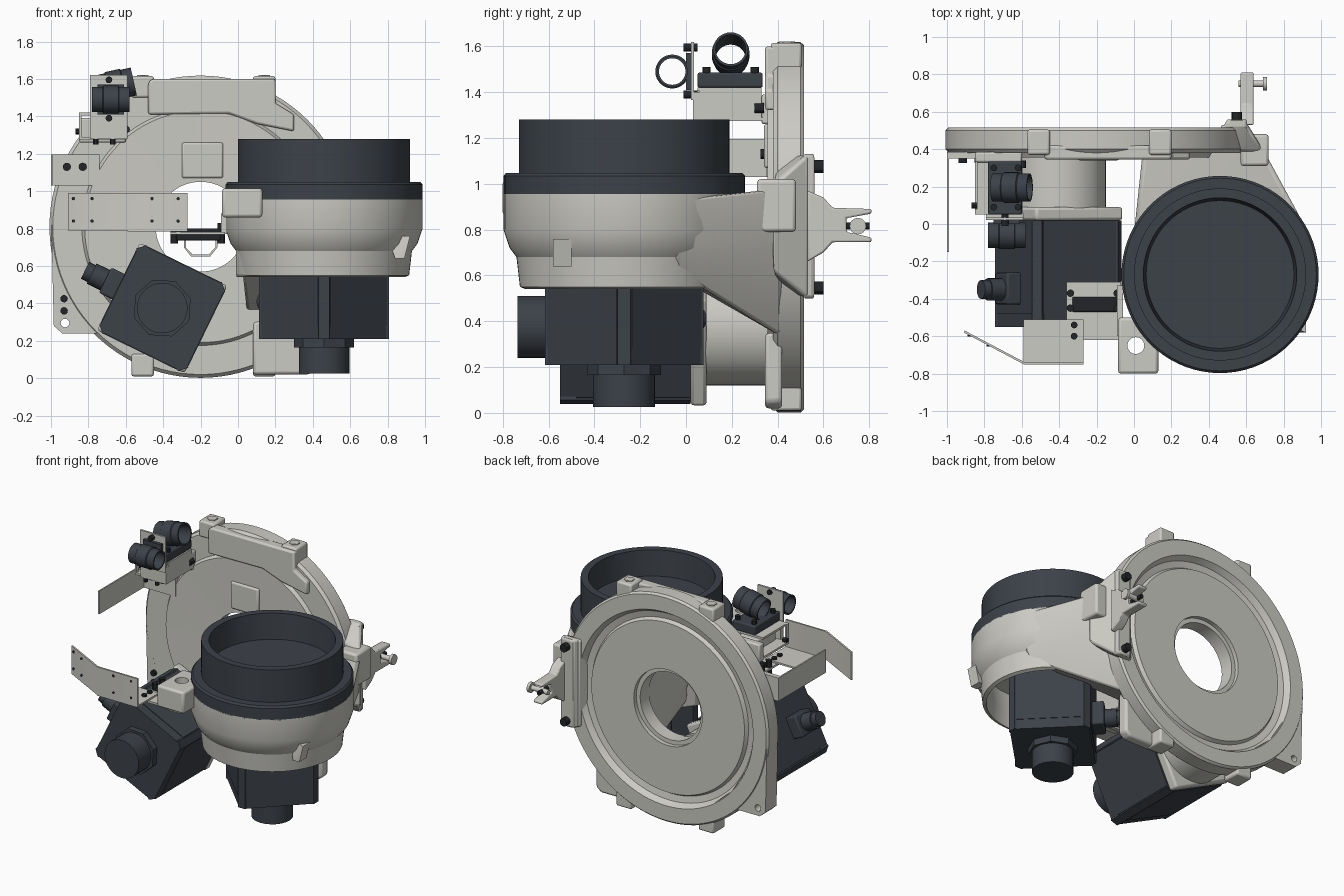
import bpy, bmesh, math
from mathutils import Matrix, Vector


def mat(name, col):
    m = bpy.data.materials.new(name)
    m.diffuse_color = (*col, 1)
    return m


LIGHT = mat("warm light grey", (0.60, 0.595, 0.55))
DARK = mat("dark slate", (0.045, 0.054, 0.066))
BLACK = mat("bolt black", (0.016, 0.018, 0.021))


def finish(name, bm, m, bevel=0):
    bmesh.ops.recalc_face_normals(bm, faces=bm.faces)
    me = bpy.data.meshes.new(name)
    bm.to_mesh(me)
    bm.free()
    me.materials.append(m)
    ob = bpy.data.objects.new(name, me)
    bpy.context.collection.objects.link(ob)
    if bevel:
        b = ob.modifiers.new("bevel", 'BEVEL')
        b.width, b.segments, b.limit_method = bevel, 2, 'ANGLE'
    return ob


def box(name, x, y, z, m, bevel=0):
    bm = bmesh.new()
    bmesh.ops.create_cube(bm, size=1)
    for v in bm.verts:
        v.co = [a + (b - a) * (c + 0.5) for (a, b), c in zip((x, y, z), v.co)]
    return finish(name, bm, m, bevel)


def frame(origin, zdir, xdir):
    z, x = Vector(zdir).normalized(), Vector(xdir).normalized()
    y = z.cross(x)
    return Matrix.Translation(origin) @ Matrix((x, y, z)).transposed().to_4x4()


AXES = {'x': ((1, 0, 0), (0, 1, 0)), 'y': ((0, 1, 0), (1, 0, 0)), 'z': ((0, 0, 1), (1, 0, 0))}


def lathe(name, prof, mtx, m, n=72):
    """Closed (radius, height) profile turned about the local z axis."""
    bm = bmesh.new()
    rings = []
    for i in range(n):
        a = 2 * math.pi * i / n
        rings.append([bm.verts.new((r * math.cos(a), r * math.sin(a), h)) for r, h in prof])
    k = len(prof)
    for i in range(n):
        p, q = rings[i], rings[(i + 1) % n]
        for j in range(k):
            bm.faces.new((p[j], p[(j + 1) % k], q[(j + 1) % k], q[j]))
    bmesh.ops.remove_doubles(bm, verts=bm.verts, dist=1e-5)
    bm.transform(mtx)
    return finish(name, bm, m)


def cyl(name, p, axis, r, length, m, n=24, mtx=None):
    """Cylinder starting at p and running along an axis."""
    bm = bmesh.new()
    bmesh.ops.create_cone(bm, cap_ends=True, segments=n, radius1=r, radius2=r, depth=length,
                          matrix=Matrix.Translation((0, 0, length / 2)))
    bm.transform(mtx or frame(p, *AXES[axis]))
    return finish(name, bm, m)


def prism(name, pts, a, b, place, m, bevel=0):
    """Flat outline extruded from a to b; place maps (u, v, w) to x, y, z."""
    bm = bmesh.new()
    f = bm.faces.new([bm.verts.new(place(u, v, a)) for u, v in pts])
    ext = bmesh.ops.extrude_face_region(bm, geom=[f])
    d = Vector(place(0, 0, b)) - Vector(place(0, 0, a))
    bmesh.ops.translate(bm, vec=d, verts=[g for g in ext["geom"] if isinstance(g, bmesh.types.BMVert)])
    return finish(name, bm, m, bevel)


def hull(name, pts, m, bevel=0):
    bm = bmesh.new()
    for p in pts:
        bm.verts.new(p)
    bmesh.ops.convex_hull(bm, input=bm.verts)
    return finish(name, bm, m, bevel)


def cut(ob, cutter):
    cutter.hide_render = True
    cutter.hide_set(True)
    mod = ob.modifiers.new("cut", 'BOOLEAN')
    mod.operation, mod.object = 'DIFFERENCE', cutter


XZ = lambda u, v, w: (u, w, v)
XY = lambda u, v, w: (u, v, w)
YZ = lambda u, v, w: (w, u, v)

# Round back plate with centre hole, raised front disc and grooved back
yaxis = frame((-0.2, 0, 0.81), *AXES['y'])
lathe("back_plate", [(0.24, 0.36), (0.62, 0.355), (0.635, 0.38), (0.79, 0.38), (0.808, 0.40), (0.808, 0.50),
                     (0.795, 0.515), (0.69, 0.515), (0.665, 0.475), (0.62, 0.465), (0.605, 0.49),
                     (0.27, 0.49), (0.27, 0.46), (0.24, 0.46)], yaxis, LIGHT, 96)
corner = prism("plate_corner", [(-0.998, 0.82), (-0.985, 0.28), (-0.94, 0.24), (-0.62, 0.24), (-0.56, 0.22),
                                (-0.72, 0.36), (-0.85, 0.57), (-0.90, 0.80)], 0.385, 0.51, XZ, LIGHT)
cut(corner, cyl("corner_hole", (-0.925, 0.3, 0.295), 'y', 0.023, 0.4, LIGHT))
prism("top_pad", [(-0.48, 1.41), (-0.48, 1.58), (-0.46, 1.6), (0.2, 1.6), (0.2, 1.47), (0.3, 1.41),
                  (0.3, 1.32), (0.1, 1.36), (-0.05, 1.415)], 0.345, 0.42, XZ, LIGHT, 0.012)
box("disc_step", (-0.3, -0.08), (0.34, 0.42), (1.07, 1.26), LIGHT, 0.01)
for x in (-0.51, 0.14):
    box("top_lug", (x - 0.06, x + 0.06), (0.37, 0.505), (1.5, 1.615), LIGHT, 0.012)
    box("bottom_lug", (x - 0.06, x + 0.06), (0.37, 0.505), (0.01, 0.13), LIGHT, 0.012)
    cyl("lug_nut", (x, 0.44, 1.615), 'z', 0.035, 0.006, LIGHT, 6)
prism("lower_rib", [(0.08, 0.02), (0.38, 0.02), (0.42, 0.05), (0.42, 0.35), (0.08, 0.3)],
      0.345, 0.42, XZ, LIGHT, 0.015)

# Upright joint: hollow housing with an arch cut on its right side
JOINT = (0.46, -0.27, 0)
zaxis = frame(JOINT, *AXES['z'])
housing = lathe("joint_housing", [(0.43, 0.54), (0.455, 0.55), (0.47, 0.68), (0.50, 0.72), (0.527, 0.80),
                                  (0.527, 0.955), (0, 0.955), (0, 0.80), (0.44, 0.80), (0.42, 0.66)],
                zaxis, LIGHT)
cut(housing, cyl("arch_cutter", (0.5, -0.27, 0.10), 'x', 0.56, 0.8, LIGHT, 64))
lathe("lower_dark_ring", [(0, 0.95), (0.527, 0.95), (0.527, 1.035), (0.515, 1.048), (0, 1.048)], zaxis, DARK)
lathe("upper_dark_ring", [(0, 1.04), (0.46, 1.04), (0.46, 1.28), (0.41, 1.28), (0.395, 1.10), (0, 1.10)],
      zaxis, DARK)
hull("housing_side", [(x, y, z) for x, y in ((-0.01, -0.36), (-0.01, -0.1), (0.07, -0.5), (0.1, 0.05))
                      for z in (0.54, 0.93)], LIGHT, 0.015)
hull("housing_pad", [(0.84, -0.58, 0.64), (0.84, -0.5, 0.64), (0.92, -0.58, 0.76), (0.92, -0.5, 0.76),
                     (0.89, -0.58, 0.64), (0.89, -0.5, 0.64), (0.8, -0.54, 0.76)], LIGHT)

# Neck joining the housing to the plate
hull("neck", [(0.05, 0.42, 0.96), (0.68, 0.42, 0.98), (0.67, 0.42, 0.72), (0.45, 0.42, 0.33),
              (0.05, 0.42, 0.33), (0.0, -0.05, 0.93), (0.935, -0.05, 0.93), (0.92, -0.05, 0.78),
              (0.86, -0.05, 0.62), (0.02, -0.05, 0.60)], LIGHT, 0.02)
box("neck_tab", (0.57, 0.72), (0.31, 0.48), (0.79, 1.02), LIGHT, 0.015)
lug = box("housing_lug", (-0.085, 0.13), (-0.80, -0.50), (0.86, 1.015), LIGHT, 0.015)
cut(lug, cyl("lug_hole", (0.01, -0.65, 0.8), 'z', 0.045, 0.4, LIGHT))


# Two identical motors, built along their own axis
def motor(prefix, mtx):
    h, c = 0.262, 0.215
    pts = [(h, -c), (h, c), (c, h), (-c, h), (-h, c), (-h, -c), (-c, -h), (c, -h)]
    at = lambda z: mtx @ Matrix.Translation((0, 0, z))
    for part, s, a, b in (("body", 1, 0, 0.50), ("end_cap", 0.985, 0.50, 0.57)):
        prism(prefix + part, [(u * s, v * s) for u, v in pts], a, b, XY, DARK).data.transform(mtx)
    # raised corner ribs
    for i in range(4):
        rib = prism(prefix + "corner_rib", [(0.20, 0.25), (0.25, 0.20), (0.265, 0.225), (0.225, 0.265)],
                    0, 0.57, XY, DARK)
        rib.data.transform(mtx @ Matrix.Rotation(i * math.pi / 2, 4, 'Z'))
    cyl(prefix + "end_collar", None, None, 0.16, 0.05, DARK, 8, at(0.565))
    cyl(prefix + "end_cover", None, None, 0.135, 0.19, DARK, 32, at(0.565))
    box(prefix + "plug_base", (0.25, 0.34), (-0.075, 0.075), (0.28, 0.45), DARK, 0.01).data.transform(mtx)
    side = mtx @ frame((0.33, 0, 0.37), *AXES['x'])
    cyl(prefix + "plug", None, None, 0.06, 0.09, DARK, 24, side)
    cyl(prefix + "plug_tip", None, None, 0.05, 0.13, DARK, 24, side)


motor("upright_motor_", frame((0.46, -0.27, 0.78), (0, 0, -1), (-1, 1, 0)))
tilted = frame((-0.405, 0.02, 0.375), (0, -1, 0), (-0.9, 0, 0.44))
motor("tilted_motor_", tilted)

# Gear housing and flange behind the tilted motor
prism("tilted_flange", [(-0.26, -0.26), (0.26, -0.26), (0.26, 0.26), (-0.26, 0.26)], -0.07, 0.0, XY,
      LIGHT, 0.015).data.transform(tilted)
cyl("tilted_gear_housing", (-0.405, 0.05, 0.375), 'y', 0.255, 0.33, LIGHT, 48)

# Folded front bracket with its small switch carrier
prism("folded_plate", [(-0.91, -0.58), (-0.59, -0.75), (-0.27, -0.75), (-0.27, -0.738), (-0.587, -0.738),
                       (-0.905, -0.57)], 0.79, 0.99, XY, LIGHT)
box("folded_flange", (-0.59, -0.27), (-0.75, -0.51), (0.785, 0.797), LIGHT)
box("switch_carrier", (-0.36, -0.07), (-0.62, -0.31), (0.768, 0.782), LIGHT)
box("switch_body", (-0.33, -0.09), (-0.47, -0.39), (0.735, 0.80), BLACK, 0.008)
box("carrier_post", (-0.09, -0.06), (-0.6, -0.33), (0.77, 0.88), LIGHT)
for x in (-0.34, -0.09):
    for y in (-0.45, -0.37):
        cyl("carrier_bolt", (x, y, 0.72), 'z', 0.02, 0.11, BLACK, 12)
for x, y in ((-0.88, -0.602), (-0.78, -0.655), (-0.46, -0.752), (-0.32, -0.752)):
    for z in (0.84, 0.96):
        cyl("plate_hole_mark", (x, y, z), 'y', 0.009, 0.008, BLACK, 12)
strap = [(-0.29, 0.79), (-0.29, 0.70), (-0.25, 0.65), (-0.15, 0.65), (-0.11, 0.70), (-0.11, 0.79)]
prism("strap", strap + [(-0.2 + (x + 0.2) * 0.88, max(z, 0.662)) for x, z in reversed(strap)],
      -0.43, -0.40, XZ, LIGHT)

# Left angle bracket
box("angle_plate", (-1.0, -0.99), (-0.15, 0.36), (1.03, 1.195), LIGHT)
box("angle_flange", (-1.0, -0.74), (0.35, 0.385), (1.03, 1.195), LIGHT)

# Cable clamp stand
box("stand_base", (-0.85, -0.60), (0.05, 0.34), (1.275, 1.29), LIGHT)
box("stand_box", (-0.77, -0.62), (0.08, 0.30), (1.29, 1.37), LIGHT, 0.01)
box("stand_wall", (-0.61, -0.595), (0.06, 0.33), (1.275, 1.42), LIGHT)
box("stand_foot", (-0.85, -0.60), (0.33, 0.385), (1.26, 1.39), LIGHT, 0.01)
box("stand_top", (-0.84, -0.60), (0.05, 0.33), (1.405, 1.42), LIGHT)
box("stand_side", (-0.85, -0.838), (0.05, 0.08), (1.28, 1.42), LIGHT)
box("clamp_pad", (-0.78, -0.60), (0.05, 0.335), (1.42, 1.485), DARK, 0.008)
box("clamp_plate", (-0.79, -0.59), (0.022, 0.036), (1.365, 1.62), LIGHT)
box("clamp_link", (-0.79, -0.59), (0.03, 0.06), (1.28, 1.40), LIGHT)
for y, z, r, tilt in ((-0.06, 1.49, 0.072, 0), (0.195, 1.565, 0.08, -0.22)):
    m4 = frame((-0.68 if tilt == 0 else -0.655, y, z), (math.cos(tilt), 0, -math.sin(tilt)), (0, 1, 0))
    lathe("hose_clamp", [(r - 0.014, -0.10), (r - 0.004, -0.10), (r - 0.004, -0.045), (r + 0.002, -0.04),
                         (r + 0.002, 0.04), (r - 0.004, 0.045), (r - 0.004, 0.10), (r - 0.014, 0.10)],
          m4, DARK, 32)
box("front_clamp_foot", (-0.75, -0.61), (0.0, 0.025), (1.41, 1.57), DARK)

# Rear fork bracket
hull("fork_base", [(x, y, z) for x, y in ((0.47, 0.51), (0.61, 0.51), (0.60, 0.56), (0.50, 0.56))
                   for z in (0.50, 1.13)], LIGHT, 0.015)
hull("fork_web", [(0.42, 0.40, 0.55), (0.42, 0.40, 1.1), (0.70, 0.38, 0.62), (0.70, 0.38, 1.0),
                  (0.61, 0.53, 0.5), (0.61, 0.53, 1.13), (0.47, 0.53, 0.5), (0.47, 0.53, 1.13)], LIGHT, 0.015)
prism("fork", [(0.53, 0.66), (0.60, 0.70), (0.64, 0.745), (0.81, 0.745), (0.81, 0.765), (0.70, 0.79),
               (0.70, 0.85), (0.81, 0.87), (0.81, 0.89), (0.64, 0.895), (0.60, 0.94), (0.53, 0.97)],
      0.57, 0.64, YZ, LIGHT, 0.008)
cyl("fork_pin", (0.56, 0.75, 0.815), 'x', 0.018, 0.15, LIGHT, 16)
cyl("fork_pin_head", (0.69, 0.75, 0.815), 'x', 0.036, 0.02, LIGHT, 16)
cyl("fork_screw", (0.605, 0.70, 0.815), 'y', 0.015, 0.1, BLACK, 12)

# Bolt heads: start point, axis, radius, length
for x, y, z, ax, r, l in ((0.55, 0.55, 1.075, 'y', 0.028, 0.05), (0.55, 0.55, 0.545, 'y', 0.028, 0.05),
                          (-0.93, 0.365, 0.425, 'y', 0.02, 0.02), (-0.93, 0.365, 0.36, 'y', 0.02, 0.02),
                          (-0.915, 0.325, 1.13, 'y', 0.022, 0.03), (-0.83, 0.325, 1.13, 'y', 0.022, 0.03),
                          (-0.60, 0.30, 1.33, 'y', 0.022, 0.04), (-0.76, 0.045, 1.25, 'z', 0.014, 0.03),
                          (-0.67, 0.045, 1.25, 'z', 0.014, 0.03), (-0.87, 0.10, 1.32, 'x', 0.016, 0.03),
                          (-0.69, -0.01, 1.39, 'y', 0.018, 0.06), (-0.69, -0.01, 1.595, 'y', 0.018, 0.06),
                          (-0.62, 0.09, 1.48, 'z', 0.018, 0.03), (-0.62, 0.30, 1.48, 'z', 0.018, 0.03),
                          (-0.75, 0.09, 1.48, 'z', 0.018, 0.03), (-0.75, 0.30, 1.48, 'z', 0.018, 0.03),
                          (-0.32, -0.6, 0.78, 'z', 0.018, 0.03), (-0.32, -0.54, 0.78, 'z', 0.018, 0.03)):
    cyl("bolt", (x, y, z), ax, r, l, BLACK, 12)

# Smooth round parts, keep hard edges
for ob in bpy.context.scene.objects:
    if not ob.hide_render:
        ob.select_set(True)
        bpy.context.view_layer.objects.active = ob
bpy.ops.object.shade_smooth_by_angle(angle=math.radians(30))
